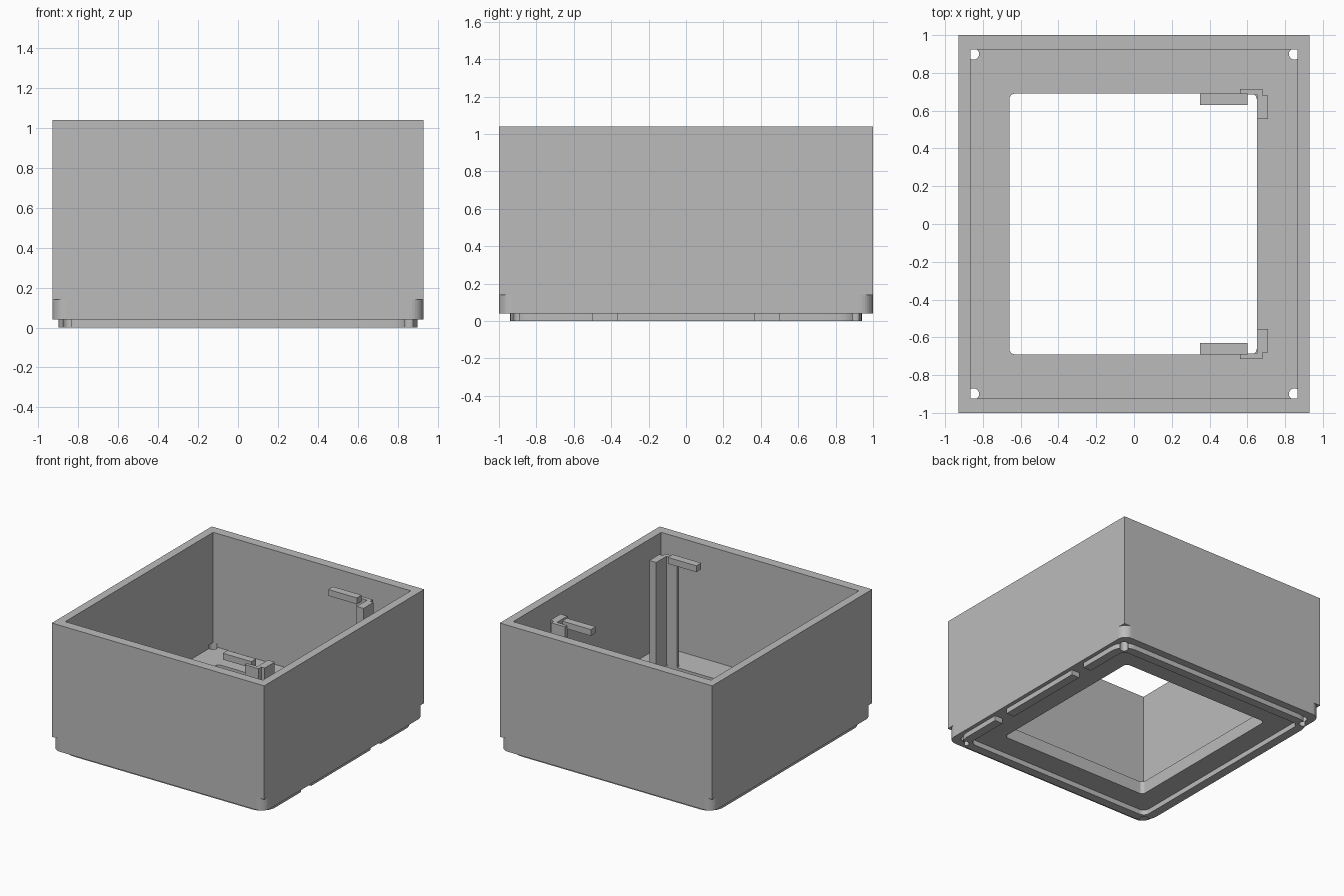
import bpy, bmesh, math

cube = bpy.data.objects.get("Cube")
if cube:
    bpy.data.objects.remove(cube, do_unlink=True)

grey = bpy.data.materials.new("plain grey")
grey.use_nodes = True
COLOR = (0.5, 0.5, 0.5, 1)
grey.diffuse_color = COLOR
grey.node_tree.nodes["Principled BSDF"].inputs["Base Color"].default_value = COLOR

W, L, H = 0.93, 1.0, 1.04      # half width, half length, height
BASE, FLOOR = 0.04, 0.14       # underside and top of the floor
SIGNS = [(sx, sy) for sx in (-1, 1) for sy in (-1, 1)]


def rounded(x0, x1, y0, y1, r, n=8):
    """Rectangle outline with rounded corners, counter-clockwise."""
    centres = [(x1 - r, y1 - r), (x0 + r, y1 - r), (x0 + r, y0 + r), (x1 - r, y0 + r)]
    pts = []
    for k, (cx, cy) in enumerate(centres):
        for i in range(n + 1):
            a = math.pi / 2 * (k + i / n)
            pts.append((cx + r * math.cos(a), cy + r * math.sin(a)))
    return pts


def rect(x0, x1, y0, y1):
    return [(x0, y0), (x1, y0), (x1, y1), (x0, y1)]


def circle(cx, cy, r, n=24):
    return [(cx + r * math.cos(2 * math.pi * i / n),
             cy + r * math.sin(2 * math.pi * i / n)) for i in range(n)]


def prisms(name, parts, cutter=False):
    """One object made of extruded outlines, each given as (outline, z0, z1)."""
    bm = bmesh.new()
    for pts, z0, z1 in parts:
        face = bm.faces.new([bm.verts.new((x, y, z0)) for x, y in pts])
        ext = bmesh.ops.extrude_face_region(bm, geom=[face], use_keep_orig=True)
        for v in ext["geom"]:
            if isinstance(v, bmesh.types.BMVert):
                v.co.z = z1
    bmesh.ops.recalc_face_normals(bm, faces=bm.faces)
    mesh = bpy.data.meshes.new(name)
    bm.to_mesh(mesh)
    bm.free()
    mesh.materials.append(grey)
    ob = bpy.data.objects.new(name, mesh)
    bpy.context.collection.objects.link(ob)
    if cutter:
        ob.hide_render = True
        ob.hide_set(True)
        ob.display_type = 'WIRE'
    return ob


def cut(ob, *cutters):
    for c in cutters:
        m = ob.modifiers.new(c.name, 'BOOLEAN')
        m.operation, m.solver, m.object = 'DIFFERENCE', 'EXACT', c


def smooth(ob):
    bpy.ops.object.select_all(action='DESELECT')
    bpy.context.view_layer.objects.active = ob
    ob.select_set(True)
    bpy.ops.object.shade_smooth_by_angle(angle=math.radians(30))


# Cutters: cavity, floor opening, screw holes, rounded lower corners
cavity = prisms("cavity_cutter", [(rect(-0.865, 0.865, -0.925, 0.925), FLOOR, H + 0.1)], True)
opening = prisms("opening_cutter", [(rounded(-0.66, 0.65, -0.69, 0.69, 0.03), -0.1, 0.3)], True)
screw_holes = prisms("screw_hole_cutter",
                     [(circle(sx * 0.85, sy * 0.9, 0.03), -0.1, 0.17) for sx, sy in SIGNS], True)
R, OUT = 0.07, 0.05
arc = [(W - R + R * math.cos(a), L - R + R * math.sin(a))
       for a in (math.pi / 2 * i / 8 for i in range(9))]
trim = arc + [(W - R, L + OUT), (W + OUT, L + OUT), (W + OUT, L - R)]
corner_trims = prisms("corner_trim_cutter",
                      [([(sx * x, sy * y) for x, y in trim], -0.1, FLOOR) for sx, sy in SIGNS], True)

# Open box with a framed floor
box = prisms("box_shell", [(rect(-W, W, -L, L), BASE, H)])
cut(box, cavity, opening, screw_holes, corner_trims)
smooth(box)

# Locating rim under the floor, broken by two gaps on one side
rim = prisms("bottom_rim", [(rounded(-0.9, 0.9, -0.94, 0.94, 0.12), 0, BASE)])
rim_inside = prisms("rim_inside_cutter", [(rounded(-0.83, 0.83, -0.87, 0.87, 0.05), -0.1, 0.1)], True)
rim_gaps = prisms("rim_gap_cutter",
                  [(rect(0.78, 1.0, c - 0.065, c + 0.065), -0.1, 0.1) for c in (-0.435, 0.435)], True)
cut(rim, rim_inside, rim_gaps, screw_holes)
smooth(rim)

# Two tall L-shaped posts, each with a small retaining bar at the top
for side, s in (("front", -1), ("back", 1)):
    post = [(0.65, 0.555), (0.71, 0.555), (0.71, 0.68), (0.68, 0.68),
            (0.68, 0.715), (0.56, 0.715), (0.56, 0.685), (0.65, 0.685)]
    prisms(side + "_post", [([(x, s * y) for x, y in post], FLOOR, 1.0)])
    prisms(side + "_retaining_bar", [(rect(0.35, 0.6, s * 0.63, s * 0.69), 0.975, 1.025)])
